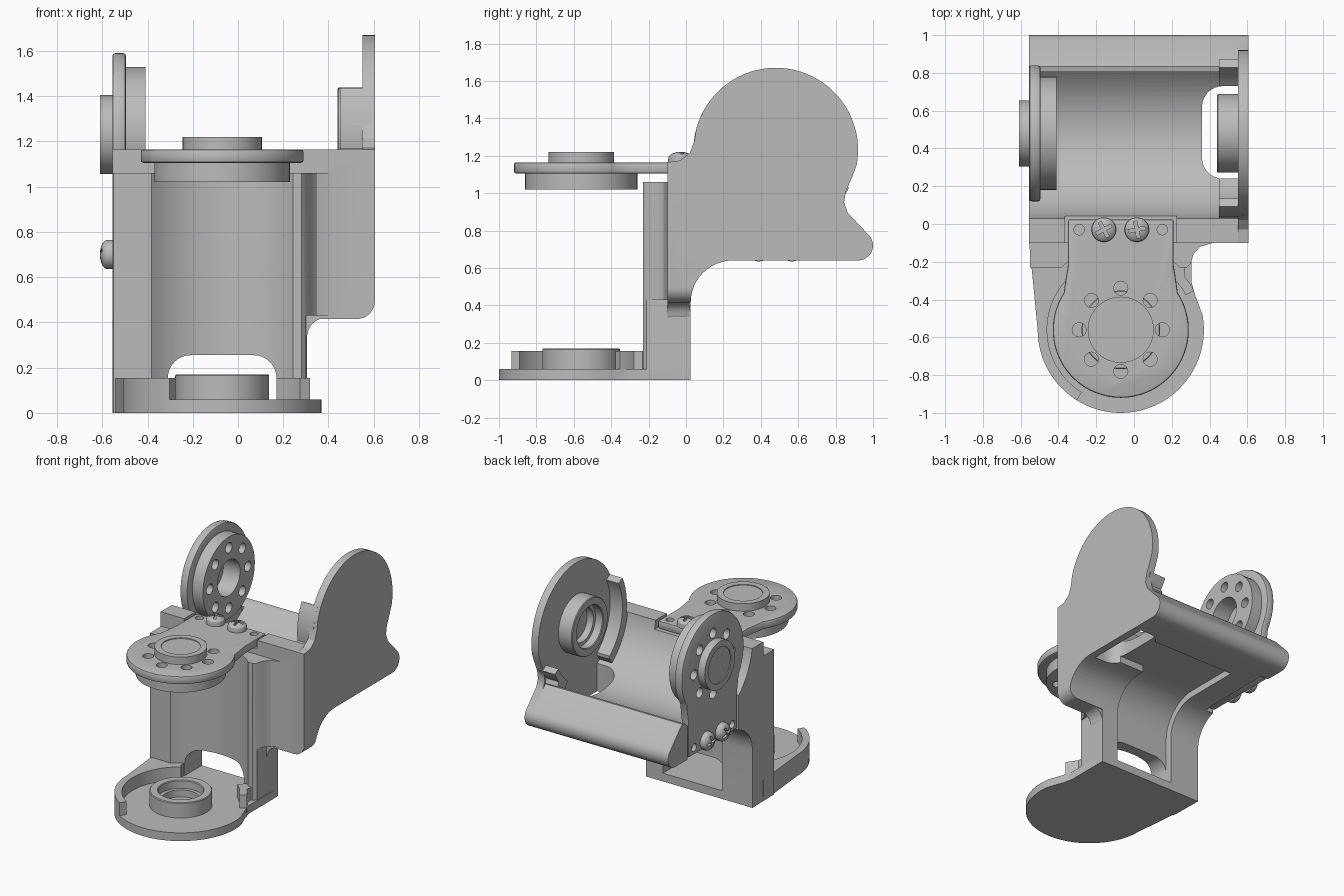
import bpy, bmesh
from math import sin, cos, pi, radians
from mathutils import Matrix, Vector

if "Cube" in bpy.data.objects:
    bpy.data.objects.remove(bpy.data.objects["Cube"])

grey = bpy.data.materials.new("plastic grey")
grey.use_nodes = True
grey.diffuse_color = (0.5, 0.5, 0.5, 1)
grey.node_tree.nodes["Principled BSDF"].inputs["Base Color"].default_value = (0.5, 0.5, 0.5, 1)


# ---- helpers ----
def arc(cx, cy, r, start, end, n=16):
    angles = [radians(start + (end - start) * i / n) for i in range(n + 1)]
    return [(cx + r * cos(a), cy + r * sin(a)) for a in angles]


def circle(cx, cy, r, n=48):
    return arc(cx, cy, r, 0, 360, n)[:-1]


def box(x0, x1, y0, y1):
    return [(x0, y0), (x1, y0), (x1, y1), (x0, y1)]


def finish(name, bm):
    bmesh.ops.recalc_face_normals(bm, faces=bm.faces)
    mesh = bpy.data.meshes.new(name)
    bm.to_mesh(mesh)
    bm.free()
    mesh.materials.append(grey)
    ob = bpy.data.objects.new(name, mesh)
    bpy.context.collection.objects.link(ob)
    return ob


def prism(name, pts, axis, lo, hi):
    """Extrude a 2D outline along an axis."""
    place = {"x": lambda a, b, h: (h, a, b),
             "y": lambda a, b, h: (a, h, b),
             "z": lambda a, b, h: (a, b, h)}[axis]
    bm = bmesh.new()
    bottom = [bm.verts.new(place(a, b, lo)) for a, b in pts]
    top = [bm.verts.new(place(a, b, hi)) for a, b in pts]
    bm.faces.new(bottom)
    bm.faces.new(top)
    for i in range(len(pts)):
        j = (i + 1) % len(pts)
        bm.faces.new((bottom[i], bottom[j], top[j], top[i]))
    return finish(name, bm)


def lathe(name, profile, n=48):
    """Spin an (r, z) profile about the local z axis."""
    bm = bmesh.new()
    vs = [bm.verts.new((r, 0, z)) for r, z in profile]
    es = [bm.edges.new(pair) for pair in zip(vs, vs[1:])]
    bmesh.ops.spin(bm, geom=vs + es, cent=(0, 0, 0), axis=(0, 0, 1), angle=2 * pi, steps=n)
    bmesh.ops.remove_doubles(bm, verts=bm.verts, dist=0.0005)
    return finish(name, bm)


def apply(ob, mod):
    bpy.context.view_layer.objects.active = ob
    bpy.ops.object.modifier_apply(modifier=mod.name)


def combine(ob, others, operation):
    for other in others:
        mod = ob.modifiers.new("combine", "BOOLEAN")
        mod.operation, mod.solver, mod.object = operation, "EXACT", other
        apply(ob, mod)
        bpy.data.objects.remove(other)


def smooth(ob):
    bpy.ops.object.select_all(action="DESELECT")
    ob.select_set(True)
    bpy.context.view_layer.objects.active = ob
    bpy.ops.object.shade_smooth_by_angle(angle=radians(30))


# Pivot centres of the two yokes: A turns about z, B about x
AX, AY = -0.07, -0.56
BY, BZ = 0.48, 1.23
LEFT, RIGHT = -0.555, 0.605

# ---- bracket body ----
lobe = arc(0.92, 0.72, 0.08, 45, -90, 10)
underside = arc(0.25, 0.415, 0.225, 90, 180, 12)
cradle = [(-0.1, 1.165), (0.03, 1.165)] + arc(BY, BZ, 0.455, 190, 311, 30)
cradle += [(0.81, 0.915), (0.835, 0.92), (0.86, 0.9)] + lobe + underside + [(-0.1, 0.415)]
body = prism("bracket_body", cradle, "x", LEFT, RIGHT)

ear = arc(BY, BZ, 0.44, -10, 165, 40)
ear += [(0.045, 1.28), (0.02, 1.215), (-0.03, 1.175), (-0.1, 1.165), (-0.1, 0.415)]
ear += underside[::-1] + lobe[::-1] + [(0.865, 0.895), (0.845, 0.95), (0.855, 1.01), (0.89, 1.09)]

wall = [(LEFT, 0.025), (-0.55, -0.23)] + arc(AX, AY, 0.455, 133.5, 46.5, 30)
wall += [(0.28, -0.23), (0.3, -0.21), (0.305, 0.025)]

base = [(LEFT, 0.025), (-0.55, -0.15)] + arc(AX, AY, 0.44, 180, 370, 44)
base += [(0.325, -0.38), (0.305, -0.31), (0.305, 0.025)]

flare = [(0.28, -0.22), (0.3, -0.21), (0.315, -0.16), (0.35, -0.12), (0.42, -0.1), (0.42, -0.05), (0.28, -0.05)]
web = [(0.28, 0.3), (0.305, 0.34)] + arc(0.385, 0.34, 0.078, 170, 90, 8) + [(0.385, 0.5), (0.28, 0.5)]

rim_a = [(LEFT, -0.1)] + arc(AX, AY, 0.44, 180, 238) + arc(AX, AY, 0.39, 238, 125, 30)
rim_a += [(AX + 0.47 * cos(radians(125)), -0.12)]
rim_b = arc(BY, BZ, 0.44, 152, 188) + arc(BY, BZ, 0.48, 192, 234) + arc(BY, BZ, 0.39, 234, 152, 24)
stub_a = arc(AX, AY, 0.44, 28, 40, 4) + arc(AX, AY, 0.47, 44, 52, 4) + arc(AX, AY, 0.39, 52, 28, 8)
stub_b = arc(BY, BZ, 0.47, 308, 320, 4) + arc(BY, BZ, 0.44, 322, 333, 4) + arc(BY, BZ, 0.39, 333, 308, 8)

combine(body, [
    prism("ear", ear, "x", 0.55, RIGHT),
    prism("wall", wall, "z", 0, 1.06),
    prism("base", base, "z", 0, 0.06),
    prism("flare", flare, "z", 0.43, 1.06),
    prism("web", web, "y", -0.1, 0.02),
    prism("rim_a", rim_a, "z", 0.03, 0.155),
    prism("stub_a", stub_a, "z", 0.03, 0.155),
    prism("rim_b", rim_b, "x", 0.45, 0.58),
    prism("stub_b", stub_b, "x", 0.45, 0.58),
], "UNION")

# Cable slots, back channel, rounded lower corner and horn seats
slot_a = [(-0.31, 0.06), (0.17, 0.06)] + arc(0.07, 0.155, 0.1, 0, 90, 8) + arc(-0.21, 0.155, 0.1, 90, 180, 8)
slot_b = [(0.55, 0.24), (0.55, 0.73)] + arc(0.47, 0.62, 0.11, 90, 180, 8) + arc(0.47, 0.35, 0.11, 180, 270, 8)
channel = [(-0.025, 0.15)] + arc(0.25, 0.415, 0.275, 180, 90, 12)
channel += [(0.67, 0.69), (0.67, 0.55), (0.3, 0.55), (0.1, 0.4), (0.1, 0.15)]
corner = arc(0.525, 0.495, 0.08, -90, 0, 8) + [(0.65, 0.495), (0.65, 0.38), (0.525, 0.38)]
combine(body, [
    prism("slot_a", slot_a, "y", -0.22, 0.1),
    prism("slot_b", slot_b, "z", 0.5, 0.95),
    prism("channel", channel, "x", -0.31, 0.17),
    prism("channel_floor", box(0.1, 0.45, 0.3, 0.67), "z", 0.55, 0.69),
    prism("corner", corner, "y", -0.2, 0.3),
    prism("seat_a", box(-0.365, 0.225, -0.3, 0.1), "z", 1.103, 1.3),
    prism("seat_b", box(0.185, 0.775, 0.55, 1.1), "x", -0.7, -0.493),
], "DIFFERENCE")
smooth(body)

# ---- bearing sockets, horns and screws, repeated for both yokes ----
turn = Matrix(((0, 0, -1), (1, 0, 0), (0, -1, 0))).to_4x4()
yokes = [
    ("lower", Matrix.Translation((AX, AY, 0.06)), Matrix.Translation((AX, AY, 1.105))),
    ("upper", Matrix.Translation((0.55, BY, BZ)) @ turn, Matrix.Translation((-0.495, BY, BZ)) @ turn),
]


def make_horn(name):
    outline = [(0.28, 0.585), (-0.28, 0.585), (-0.28, 0.34), (-0.29, 0.28)]
    outline += arc(0, 0, 0.36, 147, 393, 56) + [(0.29, 0.28), (0.28, 0.34)]
    horn = prism(name, outline, "z", 0, 0.06)
    bevel = horn.modifiers.new("bevel", "BEVEL")
    bevel.width, bevel.segments = 0.012, 2
    bevel.limit_method, bevel.angle_limit = "ANGLE", radians(40)
    apply(horn, bevel)
    combine(horn, [prism("disc", circle(0, 0, 0.3), "z", -0.085, 0.02),
                   prism("hub", circle(0, 0, 0.175), "z", 0.03, 0.115)], "UNION")
    holes = [prism("bore", circle(0, 0, 0.13), "z", -0.2, 0.05),
             prism("dish", circle(0, 0, 0.13), "z", 0.109, 0.2)]
    for k in range(8):
        holes.append(prism("hole", circle(0.22 * cos(k * pi / 4), 0.22 * sin(k * pi / 4), 0.037, 20), "z", -0.2, 0.2))
    for x in (-0.22, 0.22):
        holes.append(prism("pin_hole", circle(x, 0.53, 0.028, 16), "z", 0.03, 0.2))
    combine(horn, holes, "DIFFERENCE")
    return horn


def make_screw(name):
    dome = [(0.065, 0.02)] + [(0.065 * cos(a), 0.025 + 0.035 * sin(a)) for a in (0.3, 0.6, 0.9, 1.2)]
    screw = lathe(name, [(0, 0), (0.065, 0)] + dome + [(0, 0.06)], 32)
    combine(screw, [prism("slot", box(-0.045, 0.045, -0.009, 0.009), "z", 0.035, 0.1),
                    prism("slot", box(-0.009, 0.009, -0.045, 0.045), "z", 0.035, 0.1)], "DIFFERENCE")
    return screw


for label, socket_at, horn_at in yokes:
    socket = lathe(label + "_bearing_socket", [(0.208, -0.01), (0.208, 0.105), (0.203, 0.11), (0.155, 0.11),
                                               (0.15, 0.105), (0.15, 0.05), (0.125, 0.05), (0.125, -0.01)])
    socket.matrix_world = socket_at
    smooth(socket)
    horn = make_horn(label + "_horn")
    horn.matrix_world = horn_at
    smooth(horn)
    for k, x in enumerate((-0.09, 0.085)):
        screw = make_screw(label + "_screw_" + str(k + 1))
        screw.matrix_world = horn_at @ Matrix.Translation((x, 0.53, 0.056)) @ Matrix.Rotation(0.5 - k * 0.3, 4, "Z")
        smooth(screw)
